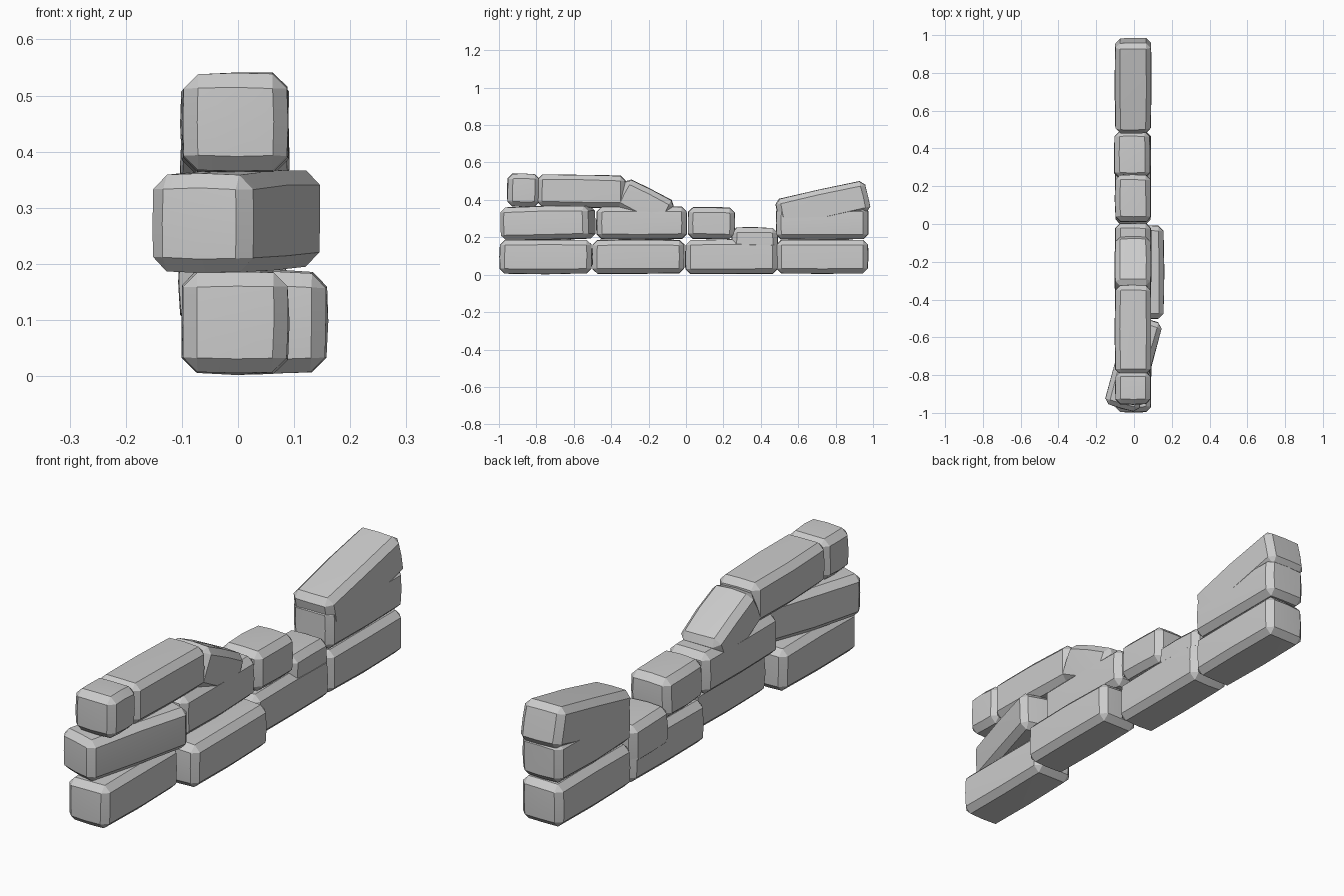
import bpy, bmesh, random
from math import radians
from mathutils import Vector

if "Cube" in bpy.data.objects:
    bpy.data.objects.remove(bpy.data.objects["Cube"])

random.seed(4)


def brick(name, centre, size, tilt=0, turn=0, roll=0, chamfer=0.025):
    """Worn stone brick: slightly bulging box with wide chamfers."""
    bm = bmesh.new()
    bmesh.ops.create_cube(bm, size=1)
    bmesh.ops.subdivide_edges(bm, edges=bm.edges[:], cuts=1, use_grid_fill=True)
    half = Vector(size) / 2
    bulge = 0.005
    for v in bm.verts:
        p = v.co * 2
        on_mid = [abs(c) < 0.5 for c in p]
        for i in range(3):
            # corners pulled in, middles of the sides left full
            inset = bulge * (2 - sum(on_mid)) * 0.5
            v.co[i] = p[i] * (half[i] - inset) + random.uniform(-0.002, 0.002)
    bm.normal_update()
    sharp = [e for e in bm.edges if e.calc_face_angle(0) > radians(50)]
    bmesh.ops.bevel(bm, geom=sharp, offset=chamfer, offset_type='OFFSET',
                    segments=1, profile=0.5, affect='EDGES', clamp_overlap=True)
    bmesh.ops.recalc_face_normals(bm, faces=bm.faces[:])
    mesh = bpy.data.meshes.new(name)
    bm.to_mesh(mesh)
    bm.free()
    obj = bpy.data.objects.new(name, mesh)
    bpy.context.collection.objects.link(obj)
    obj.location = centre
    obj.rotation_euler = (radians(tilt), radians(roll), radians(turn))
    bpy.context.view_layer.objects.active = obj
    obj.select_set(True)
    bpy.ops.object.shade_smooth_by_angle(angle=radians(30))
    obj.select_set(False)


W, L, H = 0.193, 0.495, 0.185
X = -0.005

# bottom course, second brick pushed sideways
for i, (y, x) in enumerate([(-0.75, X), (-0.255, 0.063), (0.243, X), (0.728, X)]):
    brick(f"bottom_brick_{i + 1}", (x, y, 0.096), (W, L, H))

# middle course
brick("middle_brick_turned", (-0.003, -0.738, 0.276), (W, L, H - 0.003), tilt=1, turn=-16)
brick("middle_brick_2", (X, -0.237, 0.277), (W, 0.485, 0.178))
brick("middle_half_brick", (X, 0.136, 0.275), (W, 0.252, 0.172), tilt=-1)
brick("sunken_half_brick", (X - 0.004, 0.367, 0.168), (W, 0.25, 0.172), tilt=-1)
brick("middle_brick_4", (X, 0.728, 0.276), (W, L, 0.178))

# top course
brick("top_half_brick", (X, -0.868, 0.452), (W, 0.175, 0.178), tilt=-1)
brick("top_brick", (X, -0.56, 0.447), (W, 0.475, 0.178), tilt=-1)
brick("fallen_half_brick", (X, -0.222, 0.38), (W, 0.295, 0.168), tilt=-27)
brick("tipped_brick", (X, 0.732, 0.37), (W, 0.495, 0.178), tilt=12.5)
